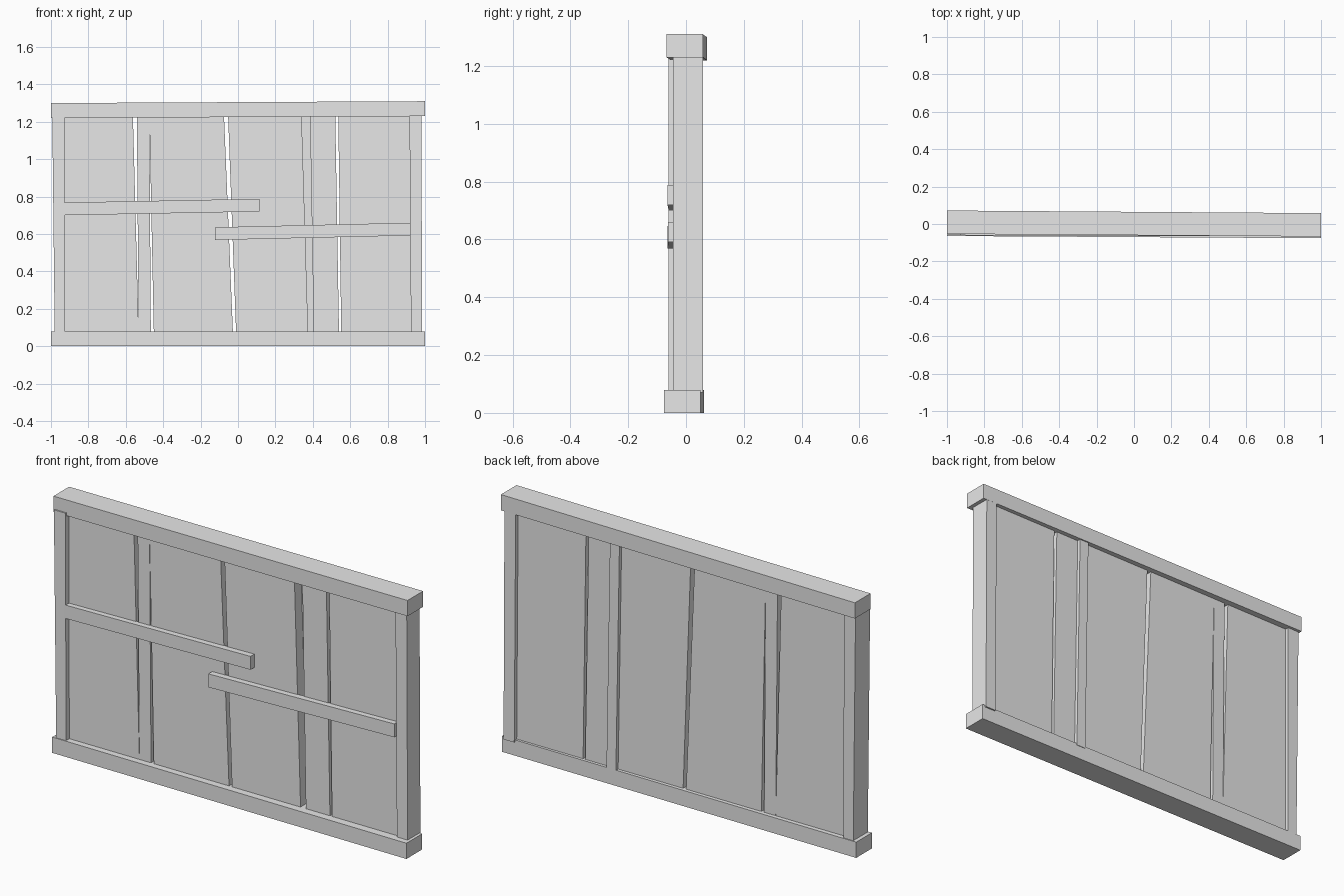
import bpy
import bmesh

cube = bpy.data.objects.get("Cube")
if cube:
    bpy.data.objects.remove(cube, do_unlink=True)

# Single plain grey material
grey = bpy.data.materials.new("plain_grey")
grey.use_nodes = True
color = (0.8, 0.8, 0.8, 1)
grey.diffuse_color = color
grey.node_tree.nodes["Principled BSDF"].inputs["Base Color"].default_value = color


def loft(name, start, end):
    """Solid board between two four-cornered ends."""
    bm = bmesh.new()
    a = [bm.verts.new(p) for p in start]
    b = [bm.verts.new(p) for p in end]
    bm.faces.new(a)
    bm.faces.new(b[::-1])
    for i in range(4):
        j = (i + 1) % 4
        bm.faces.new((a[i], b[i], b[j], a[j]))
    bmesh.ops.recalc_face_normals(bm, faces=bm.faces)
    mesh = bpy.data.meshes.new(name)
    bm.to_mesh(mesh)
    bm.free()
    mesh.materials.append(grey)
    obj = bpy.data.objects.new(name, mesh)
    bpy.context.collection.objects.link(obj)


def upright(name, bottom, top, y0, y1, z0=0.07, z1=1.235):
    """Vertical board, given its x range at the bottom and at the top."""
    ends = [[(x0, y0, z), (x1, y0, z), (x1, y1, z), (x0, y1, z)]
            for (x0, x1), z in ((bottom, z0), (top, z1))]
    loft(name, *ends)


def rail(name, left, right, height, depth):
    """Horizontal board between the lower front corners of its two ends."""
    ends = [[(x, y, z), (x, y + depth, z),
             (x, y + depth, z + height), (x, y, z + height)]
            for x, y, z in (left, right)]
    loft(name, *ends)


# Outer frame
rail("bottom_beam", (-1, -0.064, 0), (1, -0.076, 0), 0.08, 0.126)
rail("top_beam", (-1, -0.053, 1.22), (1, -0.067, 1.23), 0.08, 0.125)
upright("right_post", (-0.98, -0.925), (-0.993, -0.928), -0.06, 0.057)
upright("left_post", (0.925, 0.985), (0.917, 0.98), -0.045, 0.058)

# Uneven wall planks: x range at the bottom, then at the top
planks = [
    ((-0.95, -0.531), (-0.95, -0.562)),
    ((-0.531, -0.466), (-0.541, -0.474)),
    ((-0.45, -0.027), (-0.474, -0.075)),
    ((-0.01, 0.375), (-0.053, 0.34)),
    ((0.405, 0.54), (0.385, 0.52)),
    ((0.552, 0.95), (0.536, 0.95)),
]
for number, (bottom, top) in enumerate(planks, 1):
    upright(f"wall_plank_{number}", bottom, top, -0.033, 0.038)

# Narrow strip closing the widest gap from behind
upright("back_strip", (0.355, 0.408), (0.335, 0.388), 0.022, 0.056)

# Front braces
rail("upper_brace", (-0.94, -0.06, 0.70), (0.115, -0.064, 0.72), 0.068, 0.034)
rail("lower_brace", (-0.122, -0.064, 0.568), (0.922, -0.062, 0.592), 0.068, 0.034)
